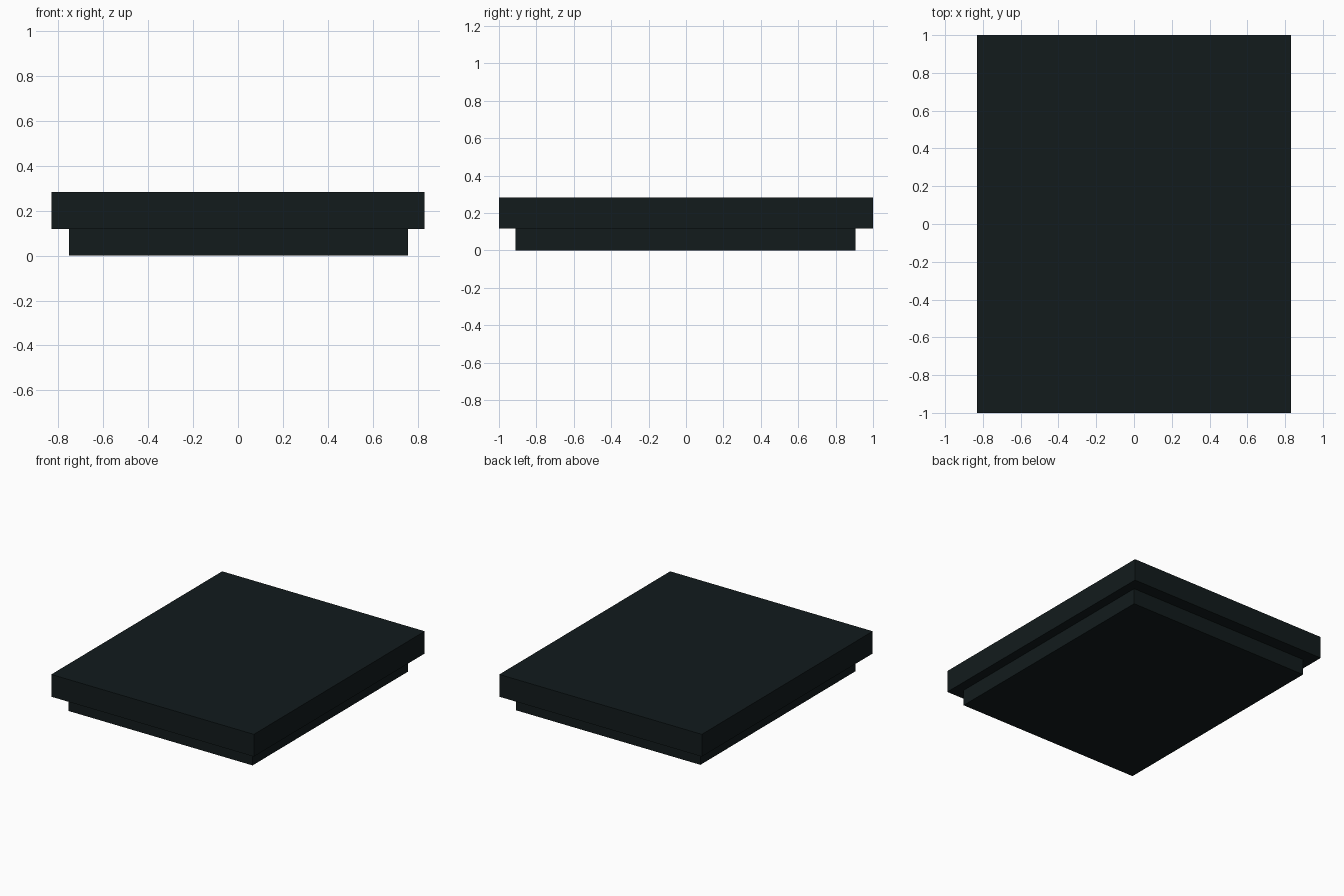
import bpy
import bmesh
from mathutils import Matrix, Vector

if "Cube" in bpy.data.objects:
    bpy.data.objects.remove(bpy.data.objects["Cube"])

dark = bpy.data.materials.new("dark_card")
dark.diffuse_color = (0.006, 0.011, 0.012, 1)
dark.use_nodes = True
dark.node_tree.nodes["Principled BSDF"].inputs["Base Color"].default_value = dark.diffuse_color


def box(name, low, high):
    """Sharp-edged box between two opposite corners."""
    low, high = Vector(low), Vector(high)
    bm = bmesh.new()
    bmesh.ops.create_cube(
        bm, size=1,
        matrix=Matrix.Translation((low + high) / 2) @ Matrix.Diagonal((*(high - low), 1)))
    mesh = bpy.data.meshes.new(name)
    bm.to_mesh(mesh)
    bm.free()
    mesh.materials.append(dark)
    obj = bpy.data.objects.new(name, mesh)
    bpy.context.collection.objects.link(obj)
    return obj


# Lower tray, slightly smaller than the lid
box("box_base", (-0.752, -0.912, 0), (0.758, 0.905, 0.118))

# Overhanging lid
box("box_lid", (-0.83, -1, 0.118), (0.83, 1, 0.283))
